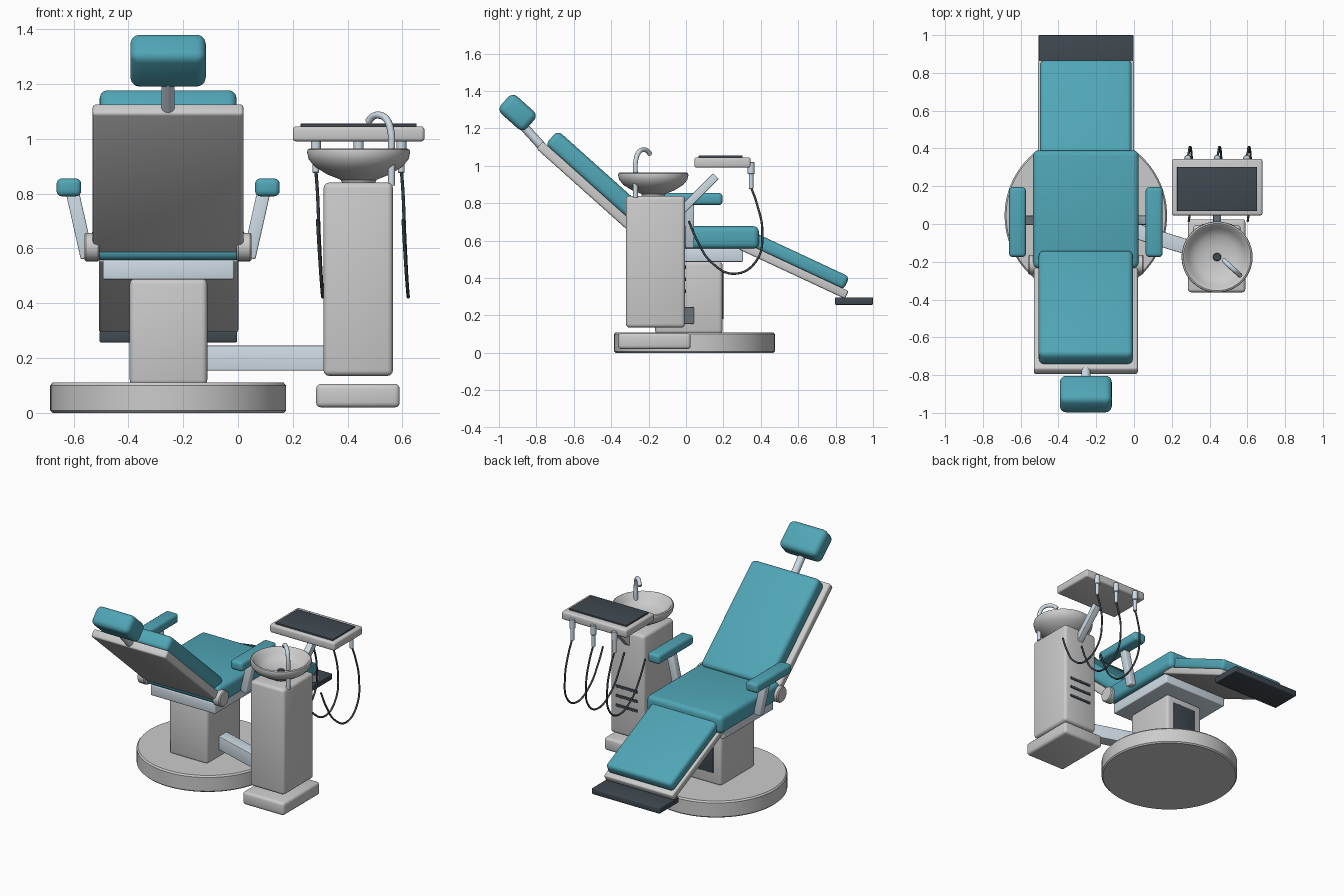
import bpy, bmesh, math
from mathutils import Matrix, Vector

if "Cube" in bpy.data.objects:
    bpy.data.objects.remove(bpy.data.objects["Cube"])


def material(name, rgb):
    m = bpy.data.materials.new(name)
    m.diffuse_color = (*rgb, 1)
    m.use_nodes = True
    m.node_tree.nodes["Principled BSDF"].inputs["Base Color"].default_value = m.diffuse_color
    return m


TEAL = material("teal_upholstery", (0.08, 0.38, 0.47))
DARK = material("dark_plastic", (0.05, 0.065, 0.08))
METAL = material("brushed_metal", (0.62, 0.71, 0.78))
CX = -0.255   # chair centre line
UX = 0.44     # side unit centre line


def finish(name, bm, mat=None, frame=None):
    bmesh.ops.recalc_face_normals(bm, faces=bm.faces)
    me = bpy.data.meshes.new(name)
    bm.to_mesh(me)
    bm.free()
    ob = bpy.data.objects.new(name, me)
    bpy.context.collection.objects.link(ob)
    if frame:
        ob.matrix_world = frame
    if mat:
        me.materials.append(mat)
    bpy.ops.object.select_all(action='DESELECT')
    ob.select_set(True)
    bpy.context.view_layer.objects.active = ob
    bpy.ops.object.shade_smooth_by_angle(angle=math.radians(35))
    return ob


def box(name, x, y, z, bevel=0.01, mat=None, frame=None, segs=3):
    """Rounded box from (min, max) ranges, optionally in a tilted frame."""
    bm = bmesh.new()
    size = [r[1] - r[0] for r in (x, y, z)]
    mid = [(r[0] + r[1]) / 2 for r in (x, y, z)]
    bmesh.ops.create_cube(bm, size=1, matrix=Matrix.Translation(mid) @ Matrix.Diagonal((*size, 1)))
    if bevel:
        bmesh.ops.bevel(bm, geom=bm.edges[:], offset=bevel, segments=segs, profile=0.5, affect='EDGES')
    return finish(name, bm, mat, frame)


def aim(p, q):
    d = Vector(q) - Vector(p)
    return Matrix.Translation(p) @ d.to_track_quat('Z', 'Y').to_matrix().to_4x4(), d.length


def lathe(name, profile, at, mat=None, n=64, frame=None):
    """Revolve (radius, height) points around the z axis."""
    bm = bmesh.new()
    vs = [bm.verts.new((r, 0, z)) for r, z in profile]
    es = [bm.edges.new(p) for p in zip(vs, vs[1:])]
    bmesh.ops.spin(bm, geom=vs + es, cent=(0, 0, 0), axis=(0, 0, 1), angle=2 * math.pi, steps=n)
    bmesh.ops.remove_doubles(bm, verts=bm.verts[:], dist=1e-5)
    return finish(name, bm, mat, frame or Matrix.Translation(at))


def rod(name, p, q, r, mat=None, n=24, b=0.003):
    frame, h = aim(p, q)
    return lathe(name, [(0, 0), (r - b, 0), (r, b), (r, h - b), (r - b, h), (0, h)], None, mat, n, frame)


def tube(name, pts, r, mat):
    cu = bpy.data.curves.new(name, 'CURVE')
    cu.dimensions = '3D'
    cu.bevel_depth, cu.bevel_resolution, cu.resolution_u = r, 3, 8
    cu.use_fill_caps = True
    sp = cu.splines.new('BEZIER')
    sp.bezier_points.add(len(pts) - 1)
    for bp, co in zip(sp.bezier_points, pts):
        bp.co = co
        bp.handle_left_type = bp.handle_right_type = 'AUTO'
    cu.materials.append(mat)
    bpy.context.collection.objects.link(bpy.data.objects.new(name, cu))


def tilt(y, z, deg):
    return Matrix.Translation((CX, y, z)) @ Matrix.Rotation(math.radians(deg), 4, 'X')


# Floor base and lifting column
lathe("floor_base", [(0, 0), (0.422, 0), (0.43, 0.008), (0.43, 0.1), (0.422, 0.11), (0, 0.11)], (CX, 0.045, 0), n=96)
box("lift_column", (-0.395, -0.112), (-0.165, 0.195), (0.1, 0.49), 0.02)
box("column_panel", (-0.34, -0.165), (0.19, 0.2), (0.18, 0.44), 0.002, DARK)

# Seat
box("seat_frame", (-0.493, -0.015), (-0.22, 0.305), (0.487, 0.558), 0.006, METAL)
box("seat_cushion", (-0.535, 0.025), (-0.235, 0.39), (0.557, 0.677), 0.03, TEAL, segs=4)

# Backrest and headrest, in the reclined frame (local -y runs up the back)
back = tilt(-0.215, 0.605, -41.8)
box("backrest_shell", (-0.275, 0.275), (-0.76, 0.02), (-0.027, 0.025), 0.012, None, back)
box("backrest_cushion", (-0.25, 0.25), (-0.74, 0.005), (0.02, 0.122), 0.03, TEAL, back, 4)
box("headrest_cushion", (-0.138, 0.138), (-1.057, -0.871), (-0.013, 0.113), 0.035, TEAL, back, 4)
rod("headrest_post", (CX, -0.89, 1.235), (CX, -0.765, 1.098), 0.024, METAL, b=0.008)

# Leg rest and footplate
leg = tilt(0.293, 0.574, -25)
box("leg_rest_frame", (-0.252, 0.256), (0, 0.625), (-0.023, 0.023), 0.01, None, leg)
box("leg_rest_cushion", (-0.243, 0.243), (0.04, 0.598), (0.018, 0.094), 0.024, TEAL, leg, 4)
box("footplate", (-0.505, -0.003), (0.797, 1.0), (0.257, 0.297), 0.006, DARK)

# Hinges and armrests on both sides
for side, s in (("left", -1), ("right", 1)):
    rod(f"{side}_hinge", (CX + s * 0.25, -0.215, 0.605), (CX + s * 0.305, -0.215, 0.605), 0.052, None, 32, 0.006)
    cx = CX + s * 0.362
    box(f"{side}_armrest_pad", (cx - 0.045, cx + 0.045), (-0.175, 0.195), (0.79, 0.855), 0.02, TEAL, segs=4)
    frame, h = aim((CX + s * 0.295, 0.02, 0.565), (CX + s * 0.35, 0.02, 0.81))
    box(f"{side}_armrest_post", (-0.024, 0.024), (-0.024, 0.024), (0, h), 0.006, METAL, frame)

# Link arm from column to side unit
link_dir = math.atan2(-0.215, 0.69)
box("link_arm", (-0.135, 0.68), (-0.04, 0.04), (0.155, 0.245), 0.004, METAL,
    Matrix.Translation((CX, 0.045, 0)) @ Matrix.Rotation(link_dir, 4, 'Z'))

# Side unit cabinet
box("unit_foot", (0.285, 0.59), (-0.362, 0.025), (0.02, 0.106), 0.018)
box("unit_cabinet", (0.312, 0.565), (-0.322, -0.005), (0.135, 0.84), 0.02)
for i in range(3):
    z = 0.457 - i * 0.064
    box(f"vent_slot_{i + 1}", (UX - 0.08, UX + 0.08), (-0.012, 0.0), (z - 0.009, z + 0.009), 0.002, DARK)

# Rinse bowl, drain and tap
lathe("rinse_bowl", [(0, 0.838), (0.06, 0.838), (0.065, 0.85), (0.115, 0.87), (0.16, 0.898), (0.182, 0.925),
                     (0.188, 0.95), (0.186, 0.96), (0.178, 0.964), (0.169, 0.959), (0.152, 0.925),
                     (0.11, 0.897), (0.06, 0.885), (0, 0.883)], (UX, -0.175, 0))
rod("bowl_drain", (UX, -0.175, 0.88), (UX, -0.175, 0.89), 0.022, DARK)
tube("tap", [(0.56, -0.27, 0.83), (0.56, -0.27, 0.95), (0.557, -0.268, 1.03), (0.54, -0.252, 1.073),
             (0.515, -0.23, 1.086), (0.492, -0.208, 1.081), (0.475, -0.192, 1.062)], 0.013, METAL)

# Instrument tray and its arm
frame, h = aim((UX, -0.03, 0.755), (UX, 0.16, 0.945))
box("tray_arm", (-0.021, 0.021), (-0.021, 0.021), (0, h), 0.004, METAL, frame)
box("tray", (0.2, 0.68), (0.045, 0.345), (0.99, 1.045), 0.012)
box("tray_mat", (0.228, 0.652), (0.068, 0.303), (1.04, 1.055), 0.003, DARK)

# Handpieces with hanging hoses
hose = [(0, 0.348, 0.885), (0.006, 0.378, 0.8), (0.012, 0.408, 0.65), (0.02, 0.375, 0.49), (0.025, 0.26, 0.423),
        (0.02, 0.14, 0.48), (0.012, 0.06, 0.6), (0.006, 0.015, 0.705)]
for i, x in enumerate((0.284, UX, 0.596)):
    rod(f"handpiece_holder_{i + 1}", (x, 0.348, 0.955), (x, 0.348, 1.02), 0.018, METAL)
    rod(f"handpiece_{i + 1}", (x, 0.348, 0.875), (x, 0.348, 0.96), 0.012, METAL)
    tube(f"hose_{i + 1}", [(x + dx, y, z) for dx, y, z in hose], 0.006, DARK)
